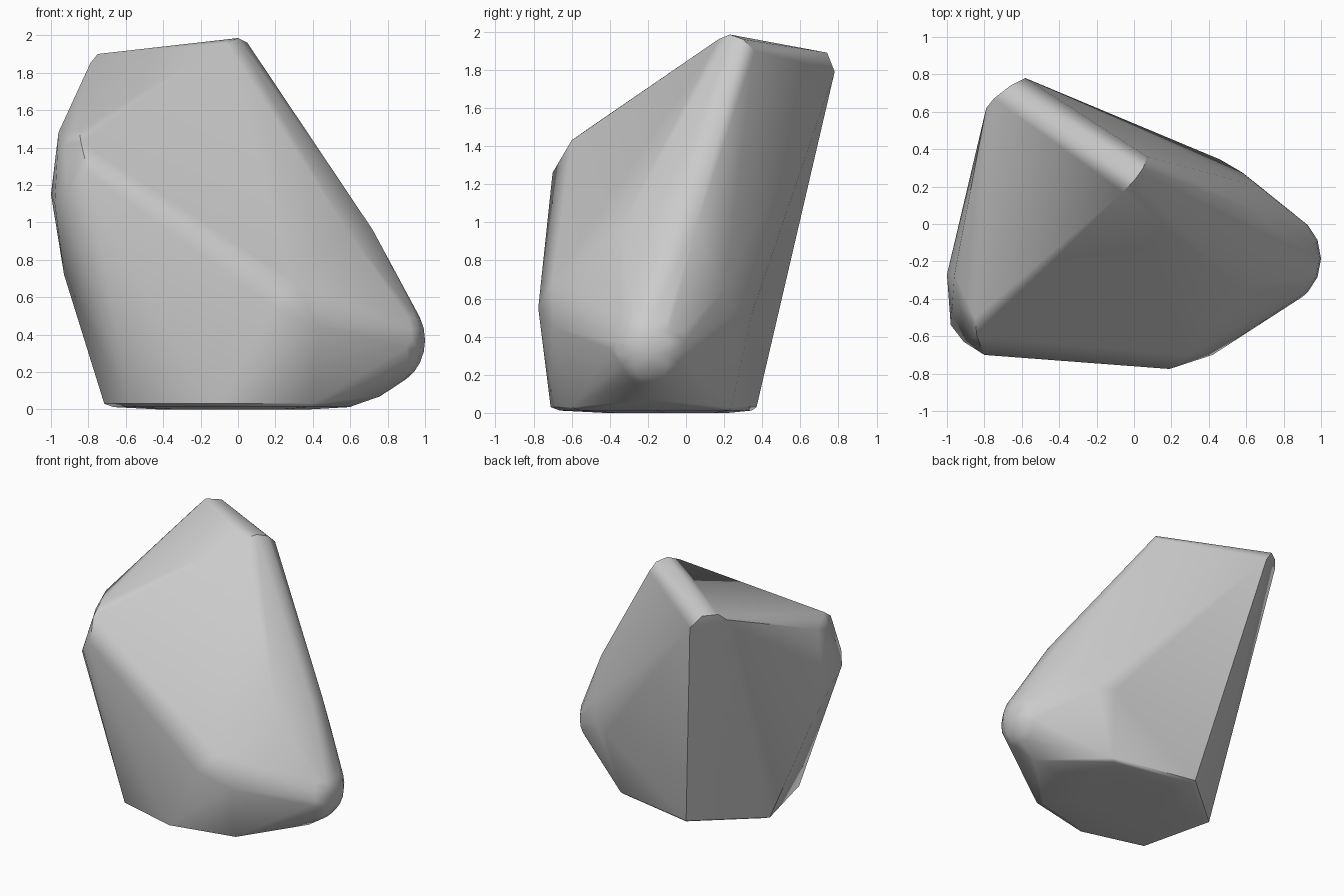
import bpy, bmesh
from math import sin, cos, radians

if "Cube" in bpy.data.objects:
    bpy.data.objects.remove(bpy.data.objects["Cube"])

# Footprint: corners of the base
base = [(.4, -.6), (-.1, -.71), (-.58, -.58), (-.715, -.02),
        (-.26, .37), (.4, .24), (.64, -.17)]

# Rounded ridge along the top: cross-section at each end
ridge_left = [(-.79, .62, 1.85), (-.75, .67, 1.9), (-.66, .74, 1.89), (-.58, .78, 1.79)]
ridge_right = [(-.06, .17, 1.96), (0, .23, 1.985), (.05, .3, 1.96), (.07, .36, 1.9)]

# Blunt left-front shoulder
shoulder = [(-.96, -.27, 1.48), (-.93, -.44, 1.41), (-.85, -.5, 1.5),
            (-.84, -.6, 1.43), (-.91, -.63, 1.17), (-.8, -.7, 1.26),
            (-.98, -.54, 1.1), (-1, -.27, 1.15), (-.93, -.21, .72)]

# Chipped lower-right flank
flank = [(.19, -.775, .55), (.42, -.7, .45), (.29, -.7, .69), (.45, -.52, .81),
         (.58, -.35, .96), (.72, -.1, .96), (.7, .05, .96), (.67, .2, .65),
         (.58, .275, .52), (.46, .345, .52), (.76, -.2, .07),
         (.9, -.39, .33), (.9, 0, .28)]


def nose(center, radii):
    """Rounded tip: part of an ellipsoid pointing to +x."""
    pts = []
    for lat in range(-75, 61, 15):
        for lon in range(-75, 76, 25):
            a, b = radians(lat), radians(lon)
            d = (cos(a) * cos(b), cos(a) * sin(b), sin(a))
            pts.append([c + r * k for c, r, k in zip(center, radii, d)])
    return pts


points = ridge_left + ridge_right + shoulder + flank
points += nose((.8, -.185, .37), (.2, .235, .24))
# base rim, with a slightly domed underside
points += [(x, y, .03) for x, y in base]
points += [(x * .93, y * .93, .012) for x, y in base]
points += [(x * .6, y * .6, 0) for x, y in base]

# Wrap everything into one convex boulder
bm = bmesh.new()
for p in points:
    bm.verts.new(p)
bmesh.ops.convex_hull(bm, input=bm.verts)
loose = [v for v in bm.verts if not v.link_faces]
bmesh.ops.delete(bm, geom=loose, context='VERTS')
bmesh.ops.recalc_face_normals(bm, faces=bm.faces)

mesh = bpy.data.meshes.new("boulder")
bm.to_mesh(mesh)
bm.free()
boulder = bpy.data.objects.new("boulder", mesh)
bpy.context.collection.objects.link(boulder)

bpy.context.view_layer.objects.active = boulder
boulder.select_set(True)
bpy.ops.object.shade_smooth_by_angle(angle=radians(35))

# Keep the broad faces looking flat
flat = boulder.modifiers.new("flat_faces", 'WEIGHTED_NORMAL')
flat.keep_sharp = True
